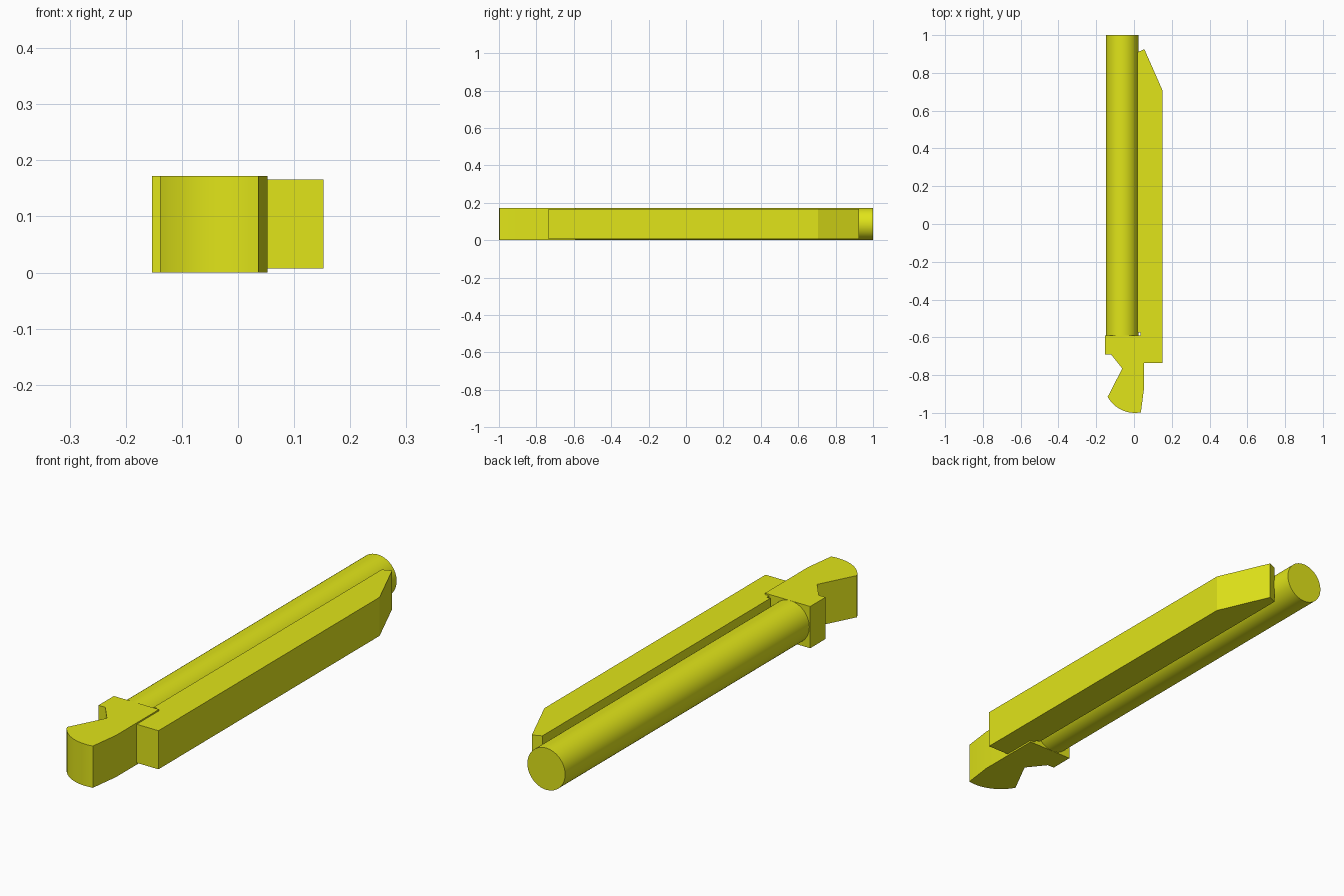
import bpy, bmesh, math
from mathutils import Matrix

if "Cube" in bpy.data.objects:
    bpy.data.objects.remove(bpy.data.objects["Cube"])

yellow = bpy.data.materials.new("yellow")
yellow.diffuse_color = (0.75, 0.78, 0.01, 1)
yellow.use_nodes = True
yellow.node_tree.nodes["Principled BSDF"].inputs["Base Color"].default_value = yellow.diffuse_color


def finish(name, bm):
    bmesh.ops.recalc_face_normals(bm, faces=bm.faces)
    mesh = bpy.data.meshes.new(name)
    bm.to_mesh(mesh)
    bm.free()
    mesh.materials.append(yellow)
    obj = bpy.data.objects.new(name, mesh)
    bpy.context.collection.objects.link(obj)
    bpy.ops.object.select_all(action='DESELECT')
    obj.select_set(True)
    bpy.context.view_layer.objects.active = obj
    bpy.ops.object.shade_smooth_by_angle(angle=math.radians(20))
    return obj


def plate(name, outline, z0, z1):
    """Extrude a top-view outline from z0 to z1."""
    bm = bmesh.new()
    face = bm.faces.new([bm.verts.new((x, y, z0)) for x, y in outline])
    ext = bmesh.ops.extrude_face_region(bm, geom=[face])
    verts = [g for g in ext["geom"] if isinstance(g, bmesh.types.BMVert)]
    bmesh.ops.translate(bm, verts=verts, vec=(0, 0, z1 - z0))
    return finish(name, bm)


# Round rod lying along y
R, Y0, Y1 = 0.086, -0.60, 1.0
bm = bmesh.new()
bmesh.ops.create_cone(
    bm, cap_ends=True, segments=64, radius1=R, radius2=R, depth=Y1 - Y0,
    matrix=Matrix.Translation((-0.063, (Y0 + Y1) / 2, R))
    @ Matrix.Rotation(math.pi / 2, 4, 'X'))
finish("rod", bm)

# Long bar beside the rod, with a slanted tip and a small relief notch
plate("side_bar", [
    (0.018, -0.735), (0.152, -0.735), (0.152, 0.705), (0.055, 0.925),
    (0.018, 0.91), (0.018, -0.575), (0.034, -0.575), (0.034, -0.595),
    (0.018, -0.595)], 0.007, 0.166)

# Hooked head with a rounded nose
nose = []
for i in range(17):
    a = math.radians(209 + 72 * i / 16)
    nose.append((0.005 + 0.165 * math.cos(a), -0.835 + 0.165 * math.sin(a)))
plate("hook_head", [
    (-0.153, -0.59), (-0.153, -0.69), (-0.122, -0.69), (-0.062, -0.765)]
    + nose + [(0.053, -0.87), (0.053, -0.59)], 0.0, 0.172)
